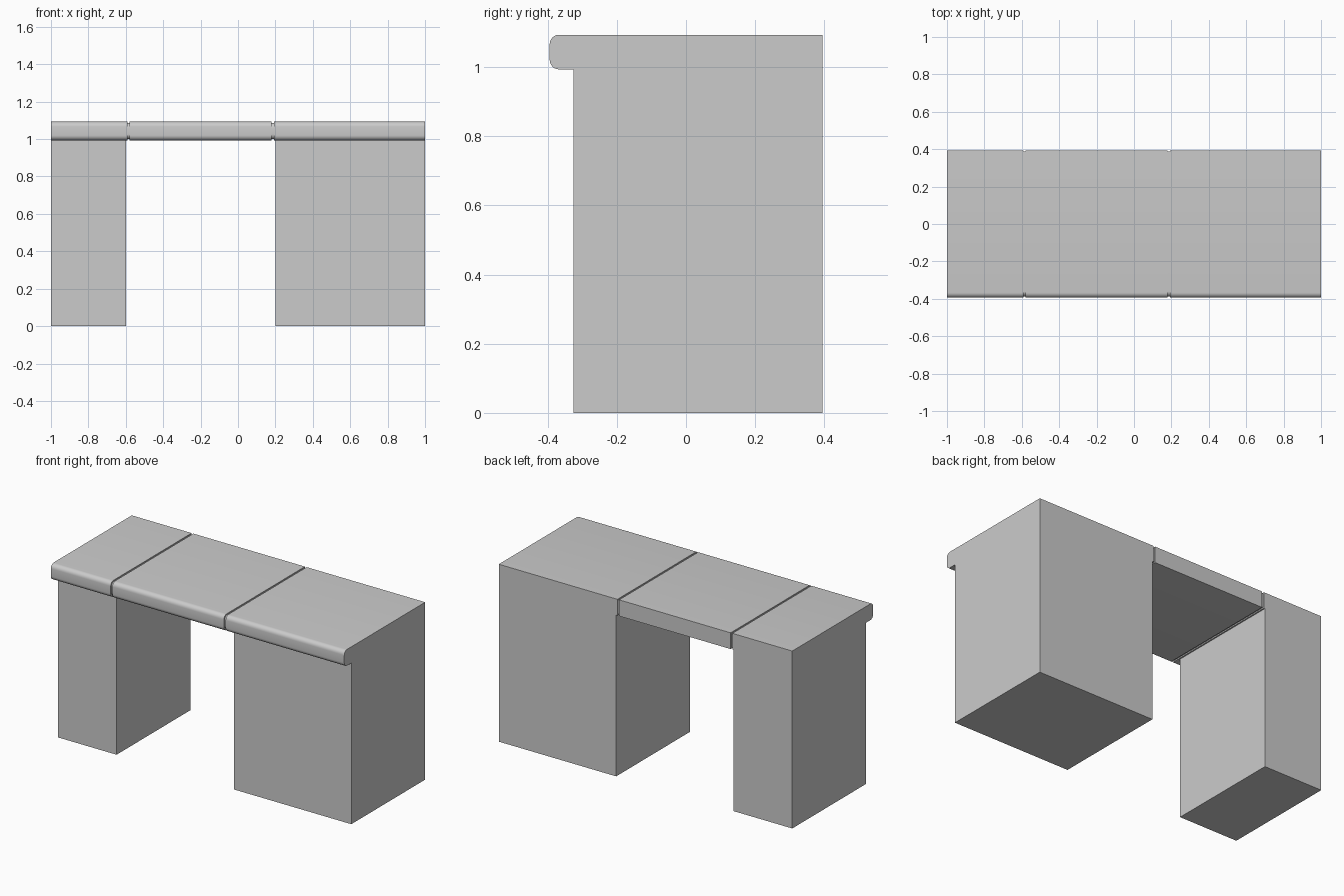
import bpy, bmesh, math

if "Cube" in bpy.data.objects:
    bpy.data.objects.remove(bpy.data.objects["Cube"])

BACK, FRONT, BODY_FRONT = 0.394, -0.394, -0.325
UNDER, TOP = 0.993, 1.093


def nose_profile(inset=0.0, r=0.027, n=6):
    """Worktop cross-section (y, z) with a rounded front edge."""
    y0, y1, z0, z1 = FRONT + inset, BACK - inset, UNDER + inset, TOP - inset
    pts = [(y1, z0), (y1, z1)]
    for cz, start in ((z1 - r, 90), (z0 + r, 180)):
        for i in range(n + 1):
            a = math.radians(start + 90 * i / n)
            pts.append((y0 + r + r * math.cos(a), cz + r * math.sin(a)))
    return pts


def extrude_x(name, profile, x0, x1):
    bm = bmesh.new()
    a = [bm.verts.new((x0, y, z)) for y, z in profile]
    b = [bm.verts.new((x1, y, z)) for y, z in profile]
    n = len(profile)
    bm.faces.new(a)
    bm.faces.new(b[::-1])
    for i in range(n):
        j = (i + 1) % n
        bm.faces.new((a[i], b[i], b[j], a[j]))
    bmesh.ops.recalc_face_normals(bm, faces=bm.faces)
    me = bpy.data.meshes.new(name)
    bm.to_mesh(me)
    bm.free()
    ob = bpy.data.objects.new(name, me)
    bpy.context.collection.objects.link(ob)
    bpy.ops.object.select_all(action='DESELECT')
    ob.select_set(True)
    bpy.context.view_layer.objects.active = ob
    bpy.ops.object.shade_smooth_by_angle(angle=math.radians(30))
    return ob


# Cabinets
box = [(BODY_FRONT, 0), (BACK, 0), (BACK, UNDER), (BODY_FRONT, UNDER)]
extrude_x("narrow_cabinet", box, -1.0, -0.6)
extrude_x("wide_cabinet", box, 0.2, 1.0)

# Worktop slabs
for name, x0, x1 in (("left_worktop", -1.0, -0.592),
                     ("middle_worktop", -0.58, 0.18),
                     ("right_worktop", 0.192, 1.0)):
    extrude_x(name, nose_profile(), x0, x1)

# Recessed seams between slabs
extrude_x("left_seam", nose_profile(0.007), -0.592, -0.58)
extrude_x("right_seam", nose_profile(0.007), 0.18, 0.192)
